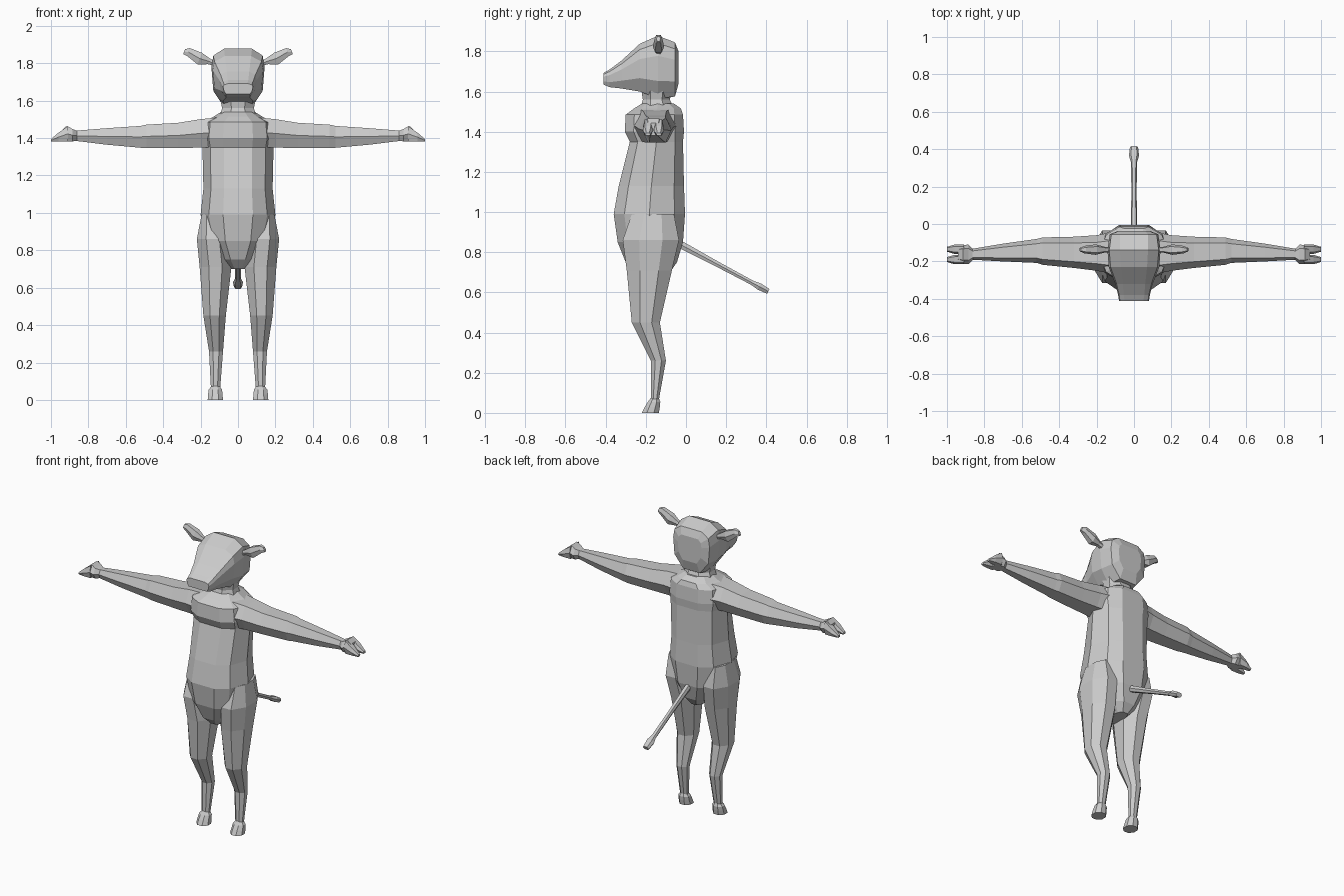
import bpy, bmesh, math
from mathutils import Vector

grey = bpy.data.materials.new("grey_hide")
grey.diffuse_color = (0.6, 0.6, 0.6, 1)


def loft(name, rings, mirror=False):
    """Skin a list of equal-length point rings, cap both ends."""
    bm = bmesh.new()
    vs = [[bm.verts.new(p) for p in r] for r in rings]
    n = len(vs[0])
    for a, b in zip(vs, vs[1:]):
        for i in range(n):
            j = (i + 1) % n
            bm.faces.new((a[i], a[j], b[j], b[i]))
    bm.faces.new(vs[0][::-1])
    bm.faces.new(vs[-1])
    if mirror:
        geo = bmesh.ops.duplicate(bm, geom=bm.verts[:] + bm.edges[:] + bm.faces[:])
        for v in geo["geom"]:
            if isinstance(v, bmesh.types.BMVert):
                v.co.x *= -1
    bmesh.ops.recalc_face_normals(bm, faces=bm.faces)
    me = bpy.data.meshes.new(name)
    bm.to_mesh(me)
    bm.free()
    me.materials.append(grey)
    ob = bpy.data.objects.new(name, me)
    bpy.context.collection.objects.link(ob)
    return ob


def ngon(n, turn=0.5):
    """Unit polygon whose flats touch the unit square."""
    k = 1 / math.cos(math.pi / n)
    return [(k * math.cos(2 * math.pi * (i + turn) / n),
             k * math.sin(2 * math.pi * (i + turn) / n)) for i in range(n)]


BODY = [(-.4, -1), (.4, -1), (.78, -.7), (1, 0), (.78, .7),
        (.4, 1), (-.4, 1), (-.78, .7), (-1, 0), (-.78, -.7)]
HEX = [(1, 0), (.6, .95), (-.6, .95), (-1, 0), (-.6, -.95), (.6, -.95)]
OCT = ngon(8)


def z_rings(shape, spec):
    """spec rows: z, x min, x max, y min, y max"""
    return [[((a + b) / 2 + (b - a) / 2 * u, (c + d) / 2 + (d - c) / 2 * v, z)
             for u, v in shape] for z, a, b, c, d in spec]


def x_rings(shape, spec):
    """spec rows: x, y min, y max, z min, z max"""
    return [[(x, (a + b) / 2 + (b - a) / 2 * u, (c + d) / 2 + (d - c) / 2 * v)
             for u, v in shape] for x, a, b, c, d in spec]


# Torso, from the crotch up to the collar
loft("torso", z_rings(BODY, [
    (.70, -.045, .045, -.25, -.08), (.75, -.10, .10, -.30, -.045),
    (.85, -.17, .17, -.34, -.015), (.99, -.20, .20, -.36, -.005),
    (1.13, -.185, .185, -.335, -.01), (1.35, -.19, .19, -.28, -.015),
    (1.40, -.20, .20, -.305, -.01), (1.485, -.19, .19, -.30, -.015),
    (1.515, -.13, .13, -.26, -.025), (1.54, -.09, .09, -.22, -.06)]))

# Legs: thigh, forward knee, backward hock, ankle
loft("legs", z_rings(OCT, [
    (.99, .10, .195, -.27, -.06), (.86, .05, .22, -.315, -.035),
    (.71, .035, .205, -.295, -.07), (.45, .065, .185, -.27, -.13),
    (.26, .08, .155, -.175, -.10), (.065, .095, .145, -.175, -.135)]), True)

# Hooves
loft("hooves", z_rings(OCT, [
    (.075, .10, .14, -.175, -.135), (.055, .085, .157, -.19, -.128),
    (.03, .083, .16, -.205, -.13), (0, .08, .162, -.22, -.135)]), True)

# Arms, straight out to the sides
loft("arms", x_rings(HEX, [
    (.10, -.27, -.04, 1.345, 1.515), (.20, -.25, -.06, 1.345, 1.505),
    (.32, -.235, -.068, 1.343, 1.485), (.49, -.218, -.072, 1.343, 1.475),
    (.52, -.208, -.08, 1.345, 1.468), (.70, -.20, -.105, 1.362, 1.455),
    (.88, -.19, -.135, 1.385, 1.44)]), True)

# Hands: a palm with two blunt, pointed toes
loft("palms", x_rings(HEX, [
    (.86, -.19, -.135, 1.385, 1.44), (.885, -.215, -.11, 1.38, 1.45),
    (.915, -.212, -.113, 1.38, 1.468), (.94, -.205, -.12, 1.38, 1.445)]), True)
for label, y0, y1 in (("front", -.215, -.165), ("back", -.16, -.11)):
    loft(label + "_toes", x_rings(HEX, [
        (.91, y0, y1, 1.38, 1.465), (.96, y0, y1, 1.38, 1.43),
        (1.0, y0 + .012, y1 - .012, 1.38, 1.395)]), True)

# Neck
loft("neck", z_rings(OCT, [
    (1.49, -.105, .105, -.235, -.05), (1.56, -.085, .085, -.215, -.08),
    (1.66, -.105, .105, -.23, -.06)]))


def head_ring(y, z0, z1, top, mid, low):
    h = z1 - z0
    half = [(low, z0), (mid * .93, z0 + .28 * h), (mid, z0 + .68 * h),
            (mid * .93, z0 + .88 * h), (top, z1)]
    return [(x, y, z) for x, z in half] + [(-x, y, z) for x, z in half[::-1]]


# Head, from the back of the skull to the muzzle
loft("head", [head_ring(*r) for r in [
    (-.037, 1.64, 1.80, .06, .085, .05), (-.055, 1.575, 1.845, .075, .13, .06),
    (-.14, 1.565, 1.878, .075, .142, .075), (-.23, 1.60, 1.838, .07, .135, .08),
    (-.32, 1.615, 1.755, .06, .10, .065), (-.38, 1.622, 1.71, .055, .085, .065),
    (-.412, 1.635, 1.692, .05, .08, .065)]])

# Ears, angled up and outward
ears = []
for x, z, ry, rz in ((.12, 1.795, .015, .012), (.155, 1.81, .015, .016),
                     (.205, 1.825, .028, .033), (.265, 1.86, .02, .022),
                     (.288, 1.862, .01, .014)):
    ears.append([(x - .35 * rz * v, -.137 + ry * u, z + rz * v) for u, v in HEX])
loft("ears", ears, True)

# Tail: thin shaft with a flared tuft, sloping down behind
start, end = Vector((0, -.04, .845)), Vector((0, .41, .605))
d = (end - start).normalized()
up = Vector((1, 0, 0)).cross(d)
loft("tail", [[start.lerp(end, t) + Vector((r * u, 0, 0)) + up * (q * v)
               for u, v in HEX]
              for t, r, q in ((0, .018, .02), (.45, .014, .014), (.82, .016, .012),
                              (.90, .027, .018), (1, .022, .014))])
